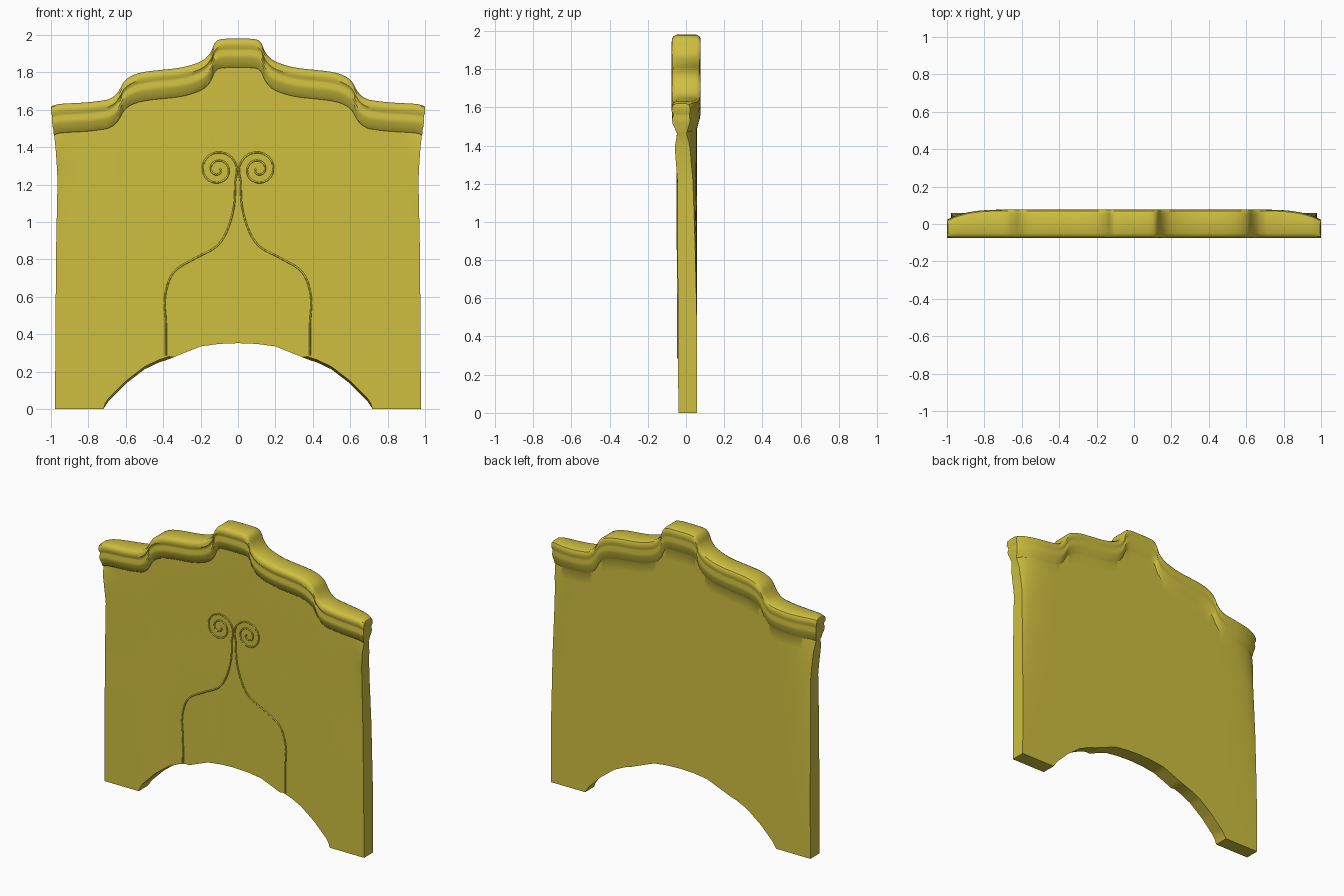
import bpy, bmesh, math
from mathutils import Vector

if "Cube" in bpy.data.objects:
    bpy.data.objects.remove(bpy.data.objects["Cube"])

mat = bpy.data.materials.new("yellow")
mat.diffuse_color = (0.62, 0.52, 0.05, 1)
mat.use_nodes = True
mat.node_tree.nodes["Principled BSDF"].inputs["Base Color"].default_value = mat.diffuse_color


def catmull(pts, n):
    """Smooth path through 2D points, n samples per span."""
    p = [Vector(q) for q in pts]
    p = [2 * p[0] - p[1]] + p + [2 * p[-1] - p[-2]]
    out = []
    for i in range(1, len(p) - 2):
        a, b, c, d = p[i - 1:i + 3]
        for k in range(n):
            t = k / n
            out.append(0.5 * (2 * b + (c - a) * t + (2 * a - 5 * b + 4 * c - d) * t * t
                              + (3 * b - a - 3 * c + d) * t ** 3))
    return out + [p[-2]]


def lerp(table, x):
    for (x0, v0), (x1, v1) in zip(table, table[1:]):
        if x <= x1:
            return v0 + (v1 - v0) * max(0, (x - x0) / (x1 - x0))
    return table[-1][1]


# Half outlines of the crest and of the arched lower edge
crest = [(0, 1.98), (.05, 1.98), (.1, 1.975), (.125, 1.955), (.145, 1.91), (.18, 1.87), (.24, 1.842),
         (.32, 1.823), (.42, 1.812), (.5, 1.802), (.56, 1.785), (.605, 1.755), (.635, 1.705),
         (.66, 1.675), (.69, 1.657), (.72, 1.65), (.8, 1.64), (.9, 1.634), (.96, 1.63), (1, 1.62)]
arch = [(0, .352), (.1, .348), (.2, .335), (.3, .295), (.38, .262), (.42, .25), (.5, .212),
        (.6, .135), (.69, .045), (.72, 0), (1, 0)]

half = catmull(crest, 4)
columns = [(-p.x, p.y) for p in reversed(half[1:])] + [(p.x, p.y) for p in half]

# Moulding section: depth below crest, front y, back y, end half-width
section = [(0, -.05, .055, .995), (.008, -.066, .07, 1), (.02, -.073, .076, 1), (.04, -.075, .077, 1),
           (.053, -.068, .073, .994), (.065, -.067, .072, .993), (.085, -.073, .076, .995),
           (.105, -.071, .074, .992), (.125, -.06, .067, .988), (.15, -.052, .061, .985),
           (.155, -.046, .058, .983)]
# Panel section: fraction of the remaining height
panel = [(.05, -.046, .058, .975), (.12, -.046, .058, .968), (.17, -.045, .058, .965),
         (.4, -.044, .058, .972), (.7, -.042, .058, .976), (1, -.04, .058, .978)]
rows = len(section) + len(panel)

# Headboard: front and back sheets lofted across the columns
bm = bmesh.new()
front, back = [], []
for x, top in columns:
    ax, s = abs(x), math.copysign(1, x)
    bottom = lerp(arch, ax)
    lip = .014 if .36 < ax < .72 else 0
    pull = max(0, (ax - .85) / .15) ** 2
    curl = .055 * max(0, (ax - .6) / .4) ** 4
    edge = top - .155
    f, b = [], []
    for i, (d, yf, yb, w) in enumerate(section + panel):
        if i < len(section):
            zf = zb = top - d
            k = 1
        else:
            zf = edge + (bottom + lip - edge) * d
            zb = edge + (bottom - edge) * d
            k = lerp([(0, .8), (.17, .4), (.6, 0), (1, 0)], d)
            yf -= .018 * pull * max(0, 1 - d / .17)
        xx = x - s * (1 - w) * pull
        f.append(bm.verts.new((xx, yf, zf)))
        b.append(bm.verts.new((xx, yb - curl * k, zb)))
    front.append(f)
    back.append(b)
for c in range(len(columns) - 1):
    for sheet in (front, back):
        for r in range(rows - 1):
            bm.faces.new((sheet[c][r], sheet[c][r + 1], sheet[c + 1][r + 1], sheet[c + 1][r]))
    for r in (0, rows - 1):
        bm.faces.new((front[c][r], front[c + 1][r], back[c + 1][r], back[c][r]))
for c in (0, -1):
    for r in range(rows - 1):
        bm.faces.new((front[c][r], front[c][r + 1], back[c][r + 1], back[c][r]))
bmesh.ops.recalc_face_normals(bm, faces=bm.faces[:])
mesh = bpy.data.meshes.new("headboard")
bm.to_mesh(mesh)
bm.free()
board = bpy.data.objects.new("headboard", mesh)
bpy.context.collection.objects.link(board)
mesh.materials.append(mat)
bpy.context.view_layer.objects.active = board
board.select_set(True)
bpy.ops.object.shade_smooth_by_angle(angle=math.radians(35))

# Carved stem lines ending in scrolls, low relief on the front
stem = catmull([(.385, .285), (.385, .45), (.39, .6), (.345, .73), (.23, .805), (.12, .865),
                (.06, .95), (.022, 1.08), (.014, 1.22)], 5)
scroll = []
for i in range(45):
    t = i / 44
    a = math.pi + .15 - t * 4.2 * math.pi
    r = .092 * (1 - t) + .012
    scroll.append(Vector((.108 + r * math.cos(a), 1.28 + r * math.sin(a))))
for side, s in (("left", -1), ("right", 1)):
    cu = bpy.data.curves.new("carved_scroll_" + side, 'CURVE')
    cu.dimensions = '3D'
    cu.bevel_depth = .005
    cu.bevel_resolution = 1
    cu.use_fill_caps = True
    path = stem + scroll
    sp = cu.splines.new('POLY')
    sp.points.add(len(path) - 1)
    for pt, p in zip(sp.points, path):
        y = -.0405 - .0045 * min(1, p.y / 1.3)
        pt.co = (s * p.x, y, p.y, 1)
    cu.materials.append(mat)
    bpy.context.collection.objects.link(bpy.data.objects.new("carved_scroll_" + side, cu))
